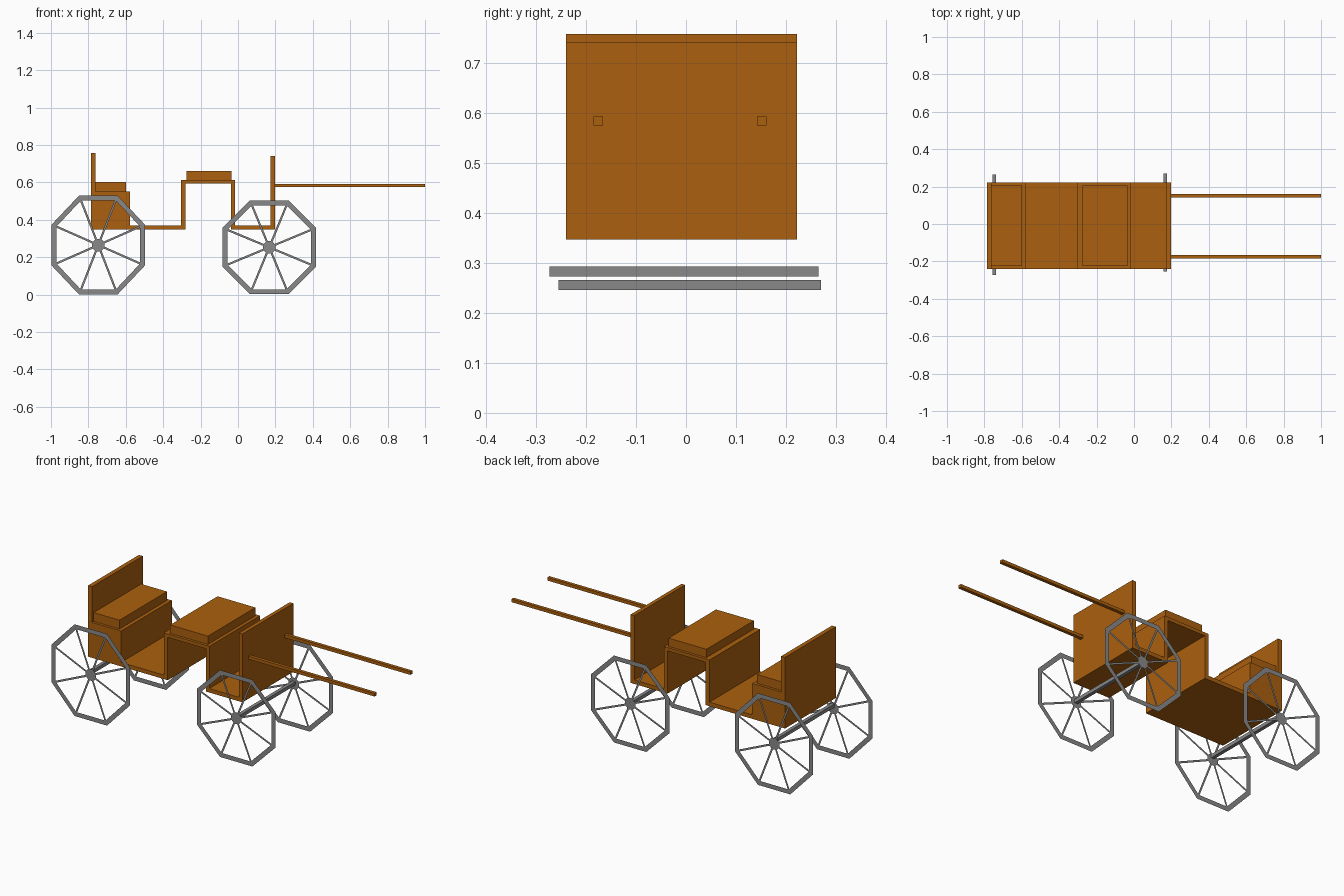
import bpy, bmesh
from math import cos, sin, pi
from mathutils import Vector

if "Cube" in bpy.data.objects:
    bpy.data.objects.remove(bpy.data.objects["Cube"])

wood = bpy.data.materials.new("brown_wood")
wood.diffuse_color = (0.407, 0.117, 0.0044, 1)
wood.use_nodes = True
wood.node_tree.nodes["Principled BSDF"].inputs["Base Color"].default_value = wood.diffuse_color
iron = bpy.data.materials.new("dark_grey_iron")
iron.diffuse_color = (0.25, 0.25, 0.25, 1)
iron.use_nodes = True
iron.node_tree.nodes["Principled BSDF"].inputs["Base Color"].default_value = iron.diffuse_color
Y0, Y1 = -0.24, 0.222          # body sides


def finish(bm, name, mat):
    me = bpy.data.meshes.new(name)
    bm.to_mesh(me)
    bm.free()
    me.materials.append(mat)
    ob = bpy.data.objects.new(name, me)
    bpy.context.collection.objects.link(ob)
    return ob


def extrude_profile(name, pts, y0, y1, mat):
    """Closed x-z outline extruded along y."""
    bm = bmesh.new()
    face = bm.faces.new([bm.verts.new((x, y0, z)) for x, z in pts])
    new = bmesh.ops.extrude_face_region(bm, geom=[face])["geom"]
    verts = [v for v in new if isinstance(v, bmesh.types.BMVert)]
    bmesh.ops.translate(bm, verts=verts, vec=(0, y1 - y0, 0))
    bmesh.ops.recalc_face_normals(bm, faces=bm.faces)
    return finish(bm, name, mat)


def box(name, x0, x1, y0, y1, z0, z1, mat):
    return extrude_profile(name, [(x0, z0), (x1, z0), (x1, z1), (x0, z1)], y0, y1, mat)


def wheel(name, cx, y, cz, rx, rz):
    """Flat eight-sided wheel: rim, spokes and hub disc in one plane."""
    bm = bmesh.new()
    ring = [(cos(pi / 8 + i * pi / 4), sin(pi / 8 + i * pi / 4)) for i in range(8)]

    def ngon_ring(ax, az):
        return [bm.verts.new((cx + ax * c, y, cz + az * s)) for c, s in ring]

    outer, inner = ngon_ring(rx, rz), ngon_ring(rx - 0.028, rz - 0.028)
    for i in range(8):
        j = (i + 1) % 8
        bm.faces.new((outer[i], outer[j], inner[j], inner[i]))
    bm.faces.new(ngon_ring(0.036, 0.036))
    centre = Vector((cx, y, cz))
    for c, s in ring:
        tip = Vector(((rx - 0.027) * c, 0, (rz - 0.027) * s))
        d = tip.normalized()
        side = Vector((-d.z, 0, d.x)) * 0.0055
        root = d * 0.034
        bm.faces.new([bm.verts.new(centre + p) for p in
                      (root - side, tip - side, tip + side, root + side)])
    bmesh.ops.recalc_face_normals(bm, faces=bm.faces)
    return finish(bm, name, iron)


# stepped body: rear floor, middle bench arch, front floor and dashboard
extrude_profile("body_shell", [
    (-0.577, 0.347), (-0.28, 0.347), (-0.28, 0.594), (-0.037, 0.594),
    (-0.037, 0.347), (0.197, 0.347), (0.197, 0.741), (0.174, 0.741),
    (0.174, 0.370), (-0.015, 0.370), (-0.015, 0.613), (-0.305, 0.613),
    (-0.305, 0.370), (-0.577, 0.370)], Y0, Y1, wood)

# rear seat with tall backboard
extrude_profile("rear_seat_box", [
    (-0.787, 0.347), (-0.577, 0.347), (-0.577, 0.551),
    (-0.762, 0.551), (-0.762, 0.757), (-0.787, 0.757)], Y0, Y1, wood)

# cushions
box("rear_cushion", -0.762, -0.598, Y0 + 0.015, Y1 - 0.015, 0.551, 0.602, wood)
box("bench_cushion", -0.275, -0.034, Y0 + 0.015, Y1 - 0.015, 0.613, 0.661, wood)

# pulling shafts
for side, y in (("right", -0.175), ("left", 0.151)):
    box(f"shaft_{side}", 0.197, 1.0, y - 0.0095, y + 0.0095, 0.574, 0.592, wood)

# axles and wheels
for end, cx, ya, yb, cz, rx, rz, az in (
        ("rear", -0.747, -0.273, 0.265, 0.265, 0.27, 0.286, 0.283),
        ("front", 0.167, -0.255, 0.27, 0.253, 0.27, 0.271, 0.256)):
    box(f"{end}_axle", cx - 0.01, cx + 0.01, ya, yb, az - 0.01, az + 0.01, iron)
    wheel(f"{end}_wheel_right", cx, ya, cz, rx, rz)
    wheel(f"{end}_wheel_left", cx, yb, cz, rx, rz)
